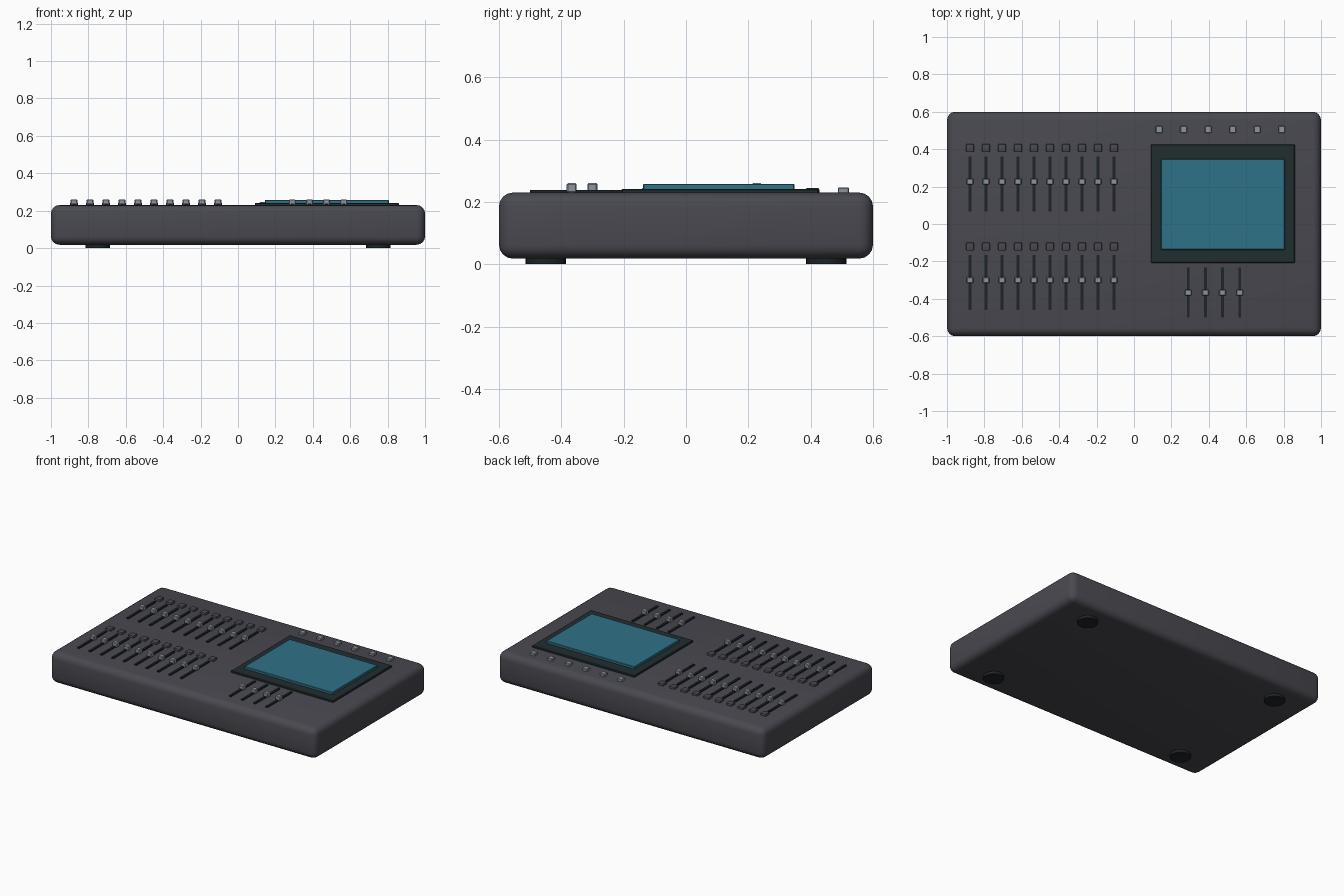
import bpy
import math

if "Cube" in bpy.data.objects:
    bpy.data.objects.remove(bpy.data.objects["Cube"])


def material(name, rgb):
    m = bpy.data.materials.new(name)
    m.diffuse_color = (*rgb, 1)
    m.use_nodes = True
    m.node_tree.nodes["Principled BSDF"].inputs["Base Color"].default_value = m.diffuse_color
    return m


BODY = material("charcoal", (0.066, 0.066, 0.081))
DARK = material("near_black", (0.012, 0.017, 0.020))
FRAME = material("dark_green_grey", (0.016, 0.026, 0.028))
SCREEN = material("teal", (0.028, 0.170, 0.245))
CAP = material("light_grey", (0.27, 0.30, 0.34))


def box(name, x, y, size, z0, z1, mat, bevel=0.0, segments=1):
    bpy.ops.mesh.primitive_cube_add(size=1, location=(x, y, (z0 + z1) / 2))
    ob = bpy.context.object
    ob.name = name
    ob.scale = (size[0], size[1], z1 - z0)
    bpy.ops.object.transform_apply(location=False, rotation=False, scale=True)
    ob.data.materials.append(mat)
    if bevel:
        mod = ob.modifiers.new("rounded_edges", 'BEVEL')
        mod.width = bevel
        mod.segments = segments
        bpy.ops.object.modifier_apply(modifier=mod.name)
        if segments > 1:
            bpy.ops.object.shade_smooth_by_angle(angle=math.radians(35))
    return ob


TOP = 0.23


def fader(name, x, y_slot, length, y_cap):
    box(name + "_slot", x, y_slot, (0.015, length), TOP - 0.01, 0.238, DARK)
    box(name + "_cap", x, y_cap, (0.036, 0.032), TOP, 0.26, CAP, 0.004)


# Console body
box("console_body", 0, 0, (2, 1.2), 0.018, TOP, BODY, 0.045, 4)

# Round feet
for sx in (-1, 1):
    for sy in (-1, 1):
        bpy.ops.mesh.primitive_cylinder_add(vertices=24, radius=0.065, depth=0.03,
                                            location=(sx * 0.75, sy * 0.45, 0.015))
        foot = bpy.context.object
        foot.name = "foot"
        foot.data.materials.append(DARK)
        bpy.ops.object.shade_smooth_by_angle(angle=math.radians(35))

# Two banks of ten faders with a button above each
for bank, dy in (("upper", 0.0), ("lower", -0.527)):
    for i in range(10):
        x = -0.877 + i * 0.0856
        fader(bank + "_fader", x, 0.214 + dy, 0.295, 0.227 + dy)
        box(bank + "_button", x, 0.406 + dy, (0.042, 0.044), TOP - 0.01, 0.245, BODY, 0.006, 2)

# Four faders below the screen
for i in range(4):
    fader("playback_fader", 0.29 + i * 0.0917, -0.367, 0.267, -0.367)

# Touch screen and its frame
box("screen_frame", 0.475, 0.109, (0.77, 0.634), TOP - 0.01, 0.242, FRAME, 0.004)
box("screen", 0.475, 0.105, (0.662, 0.486), 0.235, 0.258, SCREEN, 0.003)

# Row of keys above the screen
for i in range(6):
    box("key", 0.134 + i * 0.1312, 0.505, (0.036, 0.036), TOP - 0.01, 0.246, CAP, 0.003)
